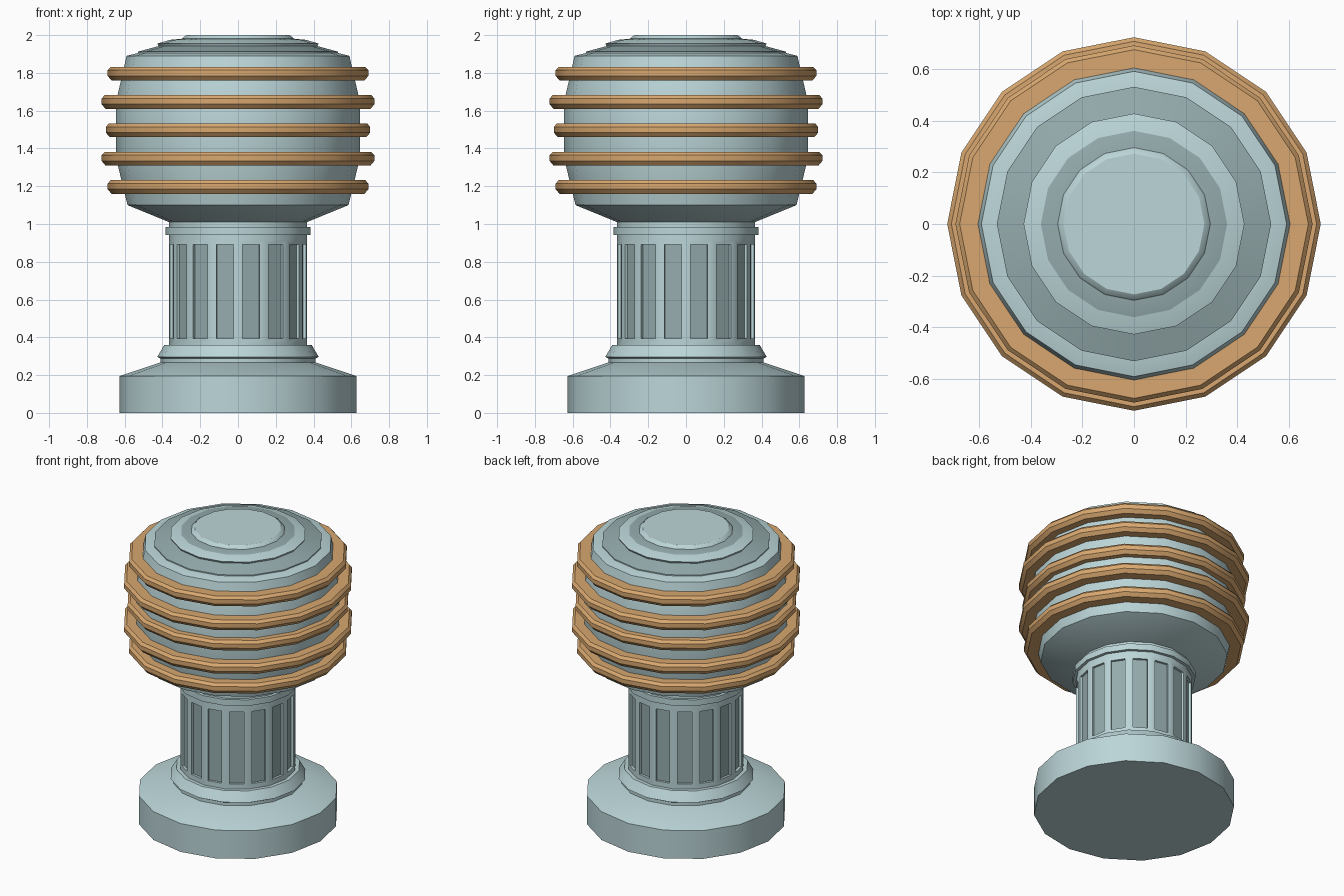
import bpy, bmesh
from math import sin, cos, pi, radians

SIDES = 16

cube = bpy.data.objects.get("Cube")
if cube:
    bpy.data.objects.remove(cube, do_unlink=True)


def make_material(name, rgb):
    mat = bpy.data.materials.new(name)
    mat.use_nodes = True
    mat.diffuse_color = (*rgb, 1)
    for node in mat.node_tree.nodes:
        if node.type == 'BSDF_PRINCIPLED':
            node.inputs["Base Color"].default_value = (*rgb, 1)
    return mat


PALE = make_material("pale blue grey", (0.50, 0.67, 0.69))
DARK = make_material("dull blue grey", (0.30, 0.41, 0.42))
ORANGE = make_material("warm orange", (0.69, 0.39, 0.16))


def lathe(profile, closed=False):
    """Spin (radius, height) points, bottom to top, into a sixteen-sided solid."""
    bm = bmesh.new()
    loops = []
    for r, z in profile:
        angles = [2 * pi * i / SIDES for i in range(SIDES)]
        loops.append([bm.verts.new((r * cos(a), r * sin(a), z)) for a in angles])
    pairs = list(zip(loops, loops[1:]))
    if closed:
        pairs.append((loops[-1], loops[0]))
    else:
        bm.faces.new(loops[0][::-1])
        bm.faces.new(loops[-1])
    for low, high in pairs:
        for i in range(SIDES):
            j = (i + 1) % SIDES
            bm.faces.new((low[i], low[j], high[j], high[i]))
    bmesh.ops.recalc_face_normals(bm, faces=bm.faces)
    return bm


def finish(name, bm, *materials):
    mesh = bpy.data.meshes.new(name)
    bm.to_mesh(mesh)
    bm.free()
    for mat in materials:
        mesh.materials.append(mat)
    obj = bpy.data.objects.new(name, mesh)
    bpy.context.collection.objects.link(obj)
    bpy.ops.object.select_all(action='DESELECT')
    obj.select_set(True)
    bpy.context.view_layer.objects.active = obj
    bpy.ops.object.shade_smooth_by_angle(angle=radians(28))
    return obj


# Heavy foot with sloping top
finish("base", lathe([(0.627, 0), (0.627, 0.195), (0.41, 0.267), (0.34, 0.267)]), PALE)

# Flared moulding under the column
finish("column_foot", lathe([(0.41, 0.25), (0.41, 0.288), (0.427, 0.297),
                             (0.39, 0.36), (0.36, 0.36)]), PALE)

# Column with one recessed flute in each side
bm = lathe([(0.365, 0.34), (0.365, 0.369), (0.365, 0.916), (0.365, 1.02)])
panels = [f for f in bm.faces
          if abs(f.normal.z) < 0.1 and 0.5 < f.calc_center_median().z < 0.8]
bmesh.ops.inset_individual(bm, faces=panels, thickness=0.036, depth=0)
bmesh.ops.inset_individual(bm, faces=panels, thickness=0.0005, depth=-0.015)
for f in panels:
    f.material_index = 1
finish("fluted_column", bm, PALE, DARK)

# Collar at the column head
finish("collar", lathe([(0.385, 0.943), (0.385, 0.985)]), PALE)

# Barrel-shaped head
finish("head", lathe([(0.365, 1.01), (0.585, 1.10), (0.61, 1.20), (0.645, 1.35),
                      (0.645, 1.65), (0.615, 1.78), (0.59, 1.89), (0.53, 1.905)]), PALE)

# Stepped crown with alternating dull bands
bm = lathe([(0.53, 1.89), (0.53, 1.912), (0.42, 1.942), (0.427, 1.955), (0.36, 1.975),
            (0.295, 1.981), (0.29, 1.988), (0.272, 2.0)])
for f in bm.faces:
    x, y, z = f.calc_center_median()
    radius = (x * x + y * y) ** 0.5
    if f.normal.z > 0.85 and (0.44 < radius < 0.5 or 0.3 < radius < 0.35):
        f.material_index = 1
finish("crown", bm, PALE, DARK)

# Five chamfered hoops around the head
for n, radius in enumerate((0.69, 0.722, 0.70, 0.722, 0.69)):
    z = 1.196 + 0.15 * n
    hoop = [(0.56, z - 0.036), (radius - 0.02, z - 0.036), (radius, z - 0.012),
            (radius, z + 0.018), (radius - 0.016, z + 0.036), (0.56, z + 0.036)]
    finish(f"hoop_{n + 1}", lathe(hoop, closed=True), ORANGE)
